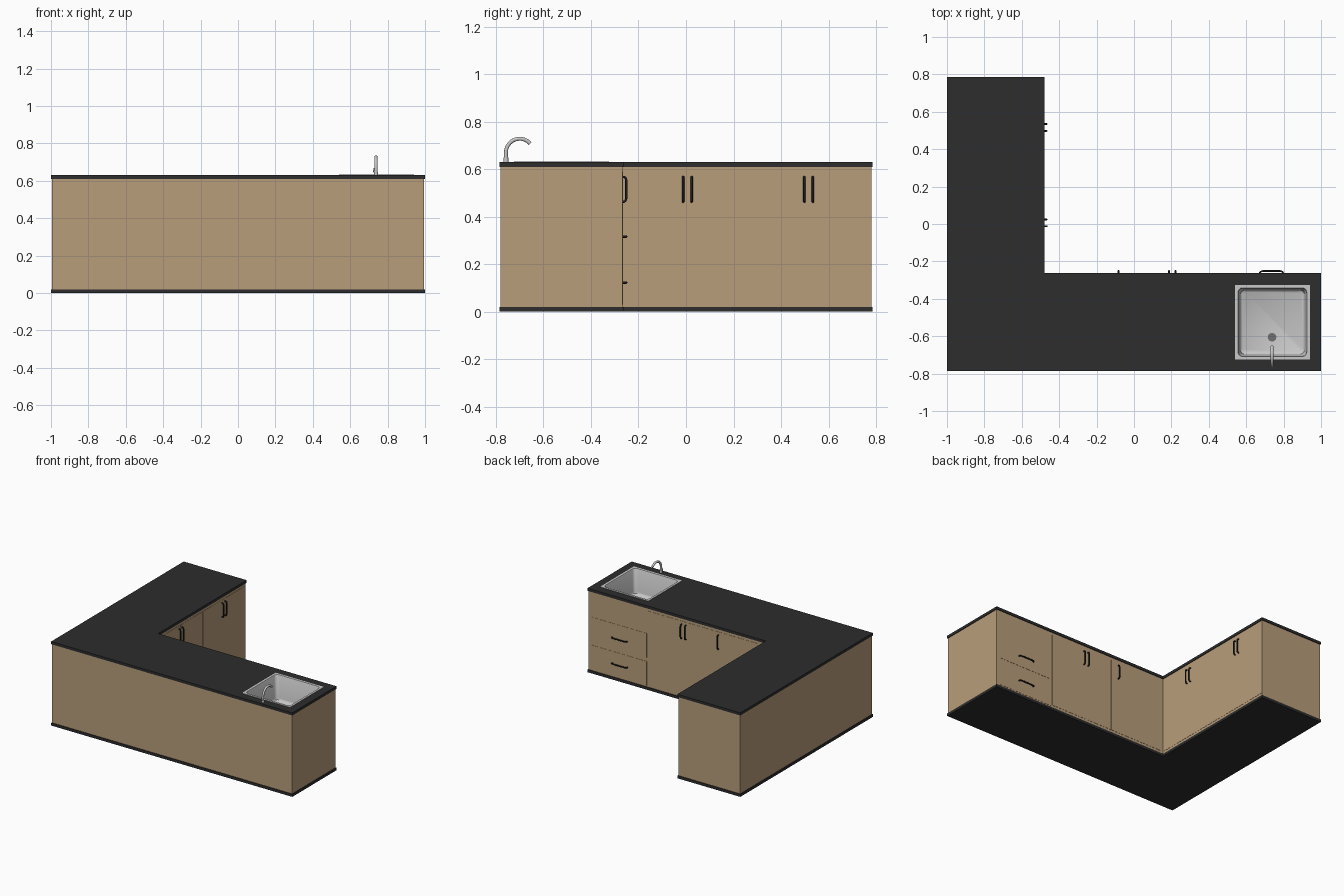
import bpy, bmesh, math
from mathutils import Vector

if "Cube" in bpy.data.objects:
    bpy.data.objects.remove(bpy.data.objects["Cube"])


def material(name, c):
    m = bpy.data.materials.new(name)
    m.diffuse_color = (*c, 1)
    m.use_nodes = True
    m.node_tree.nodes["Principled BSDF"].inputs["Base Color"].default_value = m.diffuse_color
    return m


WOOD = material("light wood", (0.479, 0.337, 0.195))
STONE = material("dark worktop", (0.026, 0.026, 0.026))
BLACK = material("black handle", (0.014, 0.014, 0.015))
STEEL = material("steel", (0.58, 0.58, 0.58))
GREY = material("drain grey", (0.16, 0.16, 0.16))


def finish(name, bm, mat, smooth=False):
    bmesh.ops.recalc_face_normals(bm, faces=bm.faces[:])
    me = bpy.data.meshes.new(name)
    bm.to_mesh(me)
    bm.free()
    me.materials.append(mat)
    ob = bpy.data.objects.new(name, me)
    bpy.context.collection.objects.link(ob)
    bpy.ops.object.select_all(action='DESELECT')
    ob.select_set(True)
    bpy.context.view_layer.objects.active = ob
    if smooth:
        bpy.ops.object.shade_smooth_by_angle(angle=math.radians(40))
    return ob


def prism(name, pts, z0, z1, mat):
    bm = bmesh.new()
    f = bm.faces.new([bm.verts.new((x, y, z0)) for x, y in pts])
    g = bmesh.ops.extrude_face_region(bm, geom=[f])["geom"]
    for v in g:
        if isinstance(v, bmesh.types.BMVert):
            v.co.z = z1
    return finish(name, bm, mat)


def box(name, x0, x1, y0, y1, z0, z1, mat):
    return prism(name, [(x0, y0), (x1, y0), (x1, y1), (x0, y1)], z0, z1, mat)


def ell(i):
    # L-shaped outline, inset by i
    return [(-1 + i, -0.785 + i), (1 - i, -0.785 + i), (1 - i, -0.262 - i),
            (-0.478 - i, -0.262 - i), (-0.478 - i, 0.785 - i), (-1 + i, 0.785 - i)]


def tube(name, pts, r, side, mat, sides=12):
    # sweep a round section along a planar path; side is the plane normal
    bm = bmesh.new()
    side = Vector(side)
    pts = [Vector(p) for p in pts]
    rings = []
    for i, p in enumerate(pts):
        t = (pts[min(i + 1, len(pts) - 1)] - pts[max(i - 1, 0)]).normalized()
        n = side.cross(t)
        rings.append([bm.verts.new(p + r * (math.cos(a) * side + math.sin(a) * n))
                      for a in (2 * math.pi * k / sides for k in range(sides))])
    for a, b in zip(rings, rings[1:]):
        for k in range(sides):
            j = (k + 1) % sides
            bm.faces.new((a[k], a[j], b[j], b[k]))
    bm.faces.new(rings[0])
    bm.faces.new(rings[-1])
    return finish(name, bm, mat, True)


# Carcass, base plate and worktop
box_base = prism("base_plate", ell(0), 0, 0.02, STONE)
body = prism("cabinet_body", ell(0.005), 0.02, 0.61, WOOD)
top = prism("worktop", ell(0), 0.61, 0.63, STONE)

# Opening for the sink
SX, SY = 0.74, -0.525
cutter = box("sink_cutter", SX - 0.19, SX + 0.19, SY - 0.19, SY + 0.19, 0.42, 0.8, GREY)
cutter.hide_render = True
for ob in (body, top):
    bpy.context.view_layer.objects.active = ob
    mod = ob.modifiers.new("opening", 'BOOLEAN')
    mod.operation = 'DIFFERENCE'
    mod.solver = 'EXACT'
    mod.object = cutter
    bpy.ops.object.modifier_apply(modifier=mod.name)
bpy.data.objects.remove(cutter)


# Sink: lofted rounded squares (half size, corner radius, height)
def rounded(h, r, z, n=6):
    out = []
    for q, (sx, sy) in enumerate([(1, 1), (-1, 1), (-1, -1), (1, -1)]):
        for k in range(n + 1):
            a = math.pi / 2 * (q + k / n)
            out.append((SX + sx * (h - r) + r * math.cos(a),
                        SY + sy * (h - r) + r * math.sin(a), z))
    return out


bm = bmesh.new()
rings = [[bm.verts.new(p) for p in rounded(*s)] for s in
         [(0.2, 0.001, 0.629), (0.2, 0.001, 0.633), (0.184, 0.025, 0.633),
          (0.181, 0.025, 0.628), (0.174, 0.025, 0.465), (0.171, 0.024, 0.453),
          (0.160, 0.02, 0.445)]]
for a, b in zip(rings, rings[1:]):
    for k in range(len(a)):
        j = (k + 1) % len(a)
        bm.faces.new((a[k], a[j], b[j], b[k]))
bm.faces.new(rings[-1])
sink = finish("sink", bm, STEEL, True)
if sink.data.polygons[-1].normal.z < 0:
    sink.data.flip_normals()
tube("sink_drain", [(0.738, -0.605, 0.440), (0.738, -0.605, 0.448)], 0.023, (1, 0, 0), GREY, 24)

# Tap: base, swan neck and lever
FX, FY = 0.738, -0.758
neck = [(FX, FY, 0.63), (FX, FY, 0.65)]
for k in range(17):
    a = math.pi - math.radians(140) * k / 16
    neck.append((FX, FY + 0.058 + 0.058 * math.cos(a), 0.67 + 0.058 * math.sin(a)))
tube("tap_neck", neck, 0.008, (1, 0, 0), STEEL, 16)
tube("tap_base", [(FX, FY, 0.629), (FX, FY, 0.648)], 0.0105, (1, 0, 0), STEEL, 16)
tube("tap_lever", [(FX - 0.006, FY, 0.645), (FX - 0.014, FY, 0.648), (FX - 0.009, FY, 0.668)],
     0.003, (0, 1, 0), STEEL, 8)

# Faces of the two arms that look into the corner
YF, XF, T, G = -0.267, -0.483, 0.0015, 0.002

# Doors and drawers on the sink arm
for i, (x0, x1, z0, z1) in enumerate([(0.51, 0.97, 0.03, 0.21), (0.51, 0.97, 0.24, 0.42),
                                      (0.205, 0.505, 0.04, 0.59), (-0.02, 0.205, 0.04, 0.59),
                                      (-0.475, -0.02, 0.04, 0.59)]):
    box(("drawer_front_" if i < 2 else "sink_arm_door_") + str(i + 1),
        x0 + G, x1 - G, YF - 0.002, YF + T, z0, z1, WOOD)

# Doors on the long side arm
for i in range(4):
    y = -0.254 + 0.262 * i
    box("side_arm_door_%d" % (i + 1), XF - 0.002, XF + T, y + G, min(y + 0.262, 0.775) - G,
        0.04, 0.59, WOOD)


# Bow handles: centre, direction along the bar, direction out of the face
def handle(name, c, along, out, half):
    c, along, out = Vector(c), Vector(along), Vector(out)
    prof = [(-1, -0.002), (-1, 0.006), (-0.95, 0.011), (-0.84, 0.0145), (-0.7, 0.0155)]
    prof += [(-s, o) for s, o in reversed(prof)]
    h = half - 0.005
    tube(name, [c + along * h * s + out * o for s, o in prof], 0.005, along.cross(out), BLACK, 10)


Z, OY, OX = (0, 0, 1), (0, 1, 0), (1, 0, 0)
for i, x in enumerate((-0.083, 0.187, 0.222)):
    handle("sink_arm_handle_%d" % (i + 1), (x, YF, 0.515), Z, OY, 0.057)
for i, z in enumerate((0.122, 0.316)):
    handle("drawer_handle_%d" % (i + 1), (0.735, YF, z), OX, OY, 0.067)
for i, y in enumerate((-0.012, 0.024, 0.498, 0.534)):
    handle("side_arm_handle_%d" % (i + 1), (XF, y, 0.515), Z, OX, 0.057)
